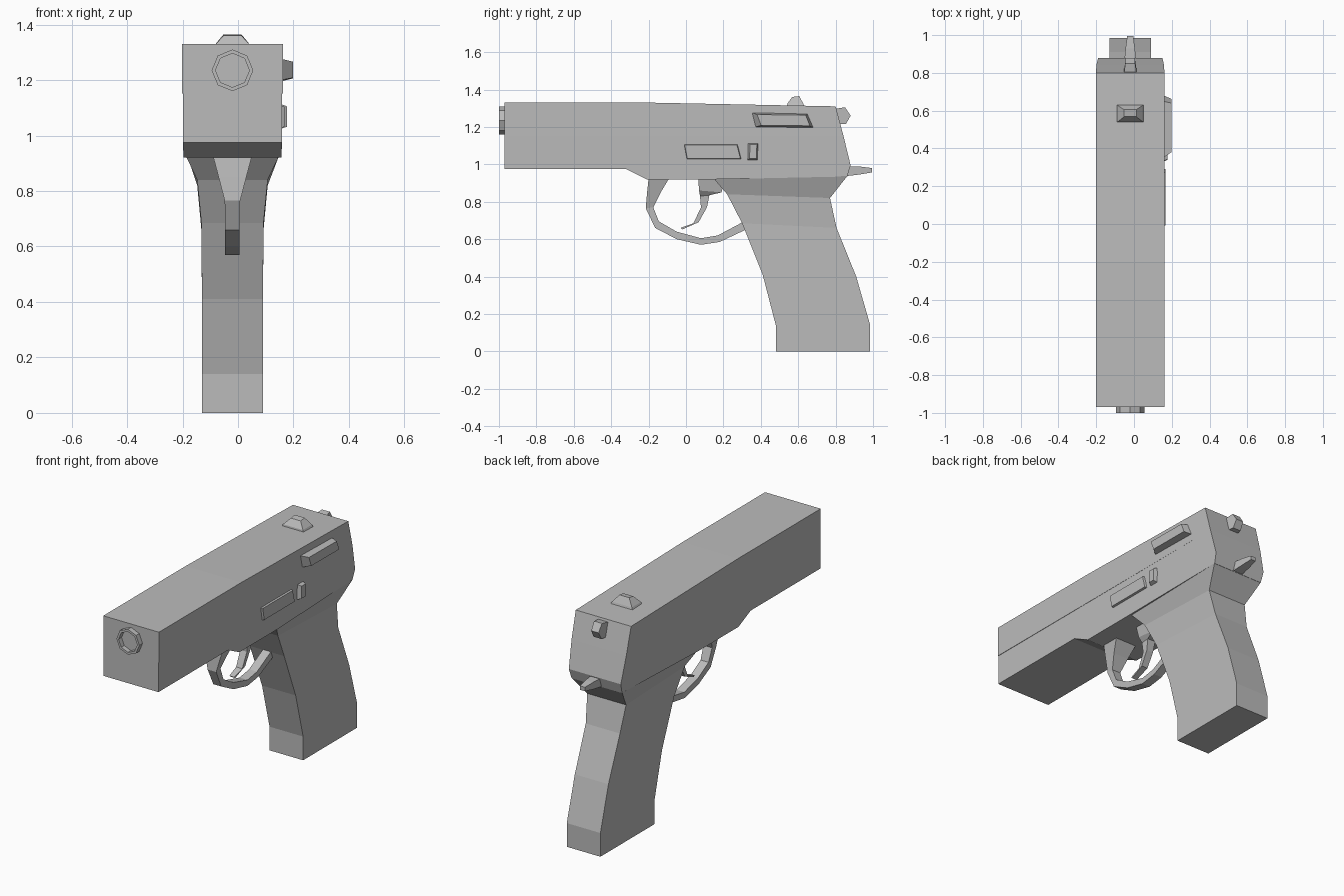
import bpy, bmesh, math

CX = -0.02  # middle plane of the model
grey = bpy.data.materials.new("grey metal")
grey.diffuse_color = (0.5, 0.5, 0.5, 1)


def finish(bm, name):
    bmesh.ops.recalc_face_normals(bm, faces=bm.faces)
    me = bpy.data.meshes.new(name)
    bm.to_mesh(me)
    bm.free()
    me.materials.append(grey)
    ob = bpy.data.objects.new(name, me)
    bpy.context.collection.objects.link(ob)
    return ob


def loft(name, rings, caps=(True, True)):
    """Join rings of equal point count into one skin."""
    bm = bmesh.new()
    loops = [[bm.verts.new(p) for p in r] for r in rings]
    n = len(loops[0])
    for a, b in zip(loops, loops[1:]):
        for i in range(n):
            j = (i + 1) % n
            bm.faces.new((a[i], a[j], b[j], b[i]))
    for use, loop in zip(caps, (loops[0], loops[-1])):
        if use:
            bm.faces.new(loop)
    return finish(bm, name)


def slab(name, profile):
    """Side profile of (y, z, half width), symmetric about the middle plane."""
    return loft(name, [[(CX + s * w, y, z) for y, z, w in profile] for s in (-1, 1)])


def strip(name, sections):
    """Bar of quads: (outer y, z, inner y, z, half width)."""
    return loft(name, [[(CX - w, a, b), (CX + w, a, b), (CX + w, c, d), (CX - w, c, d)]
                       for a, b, c, d, w in sections])


def plate(name, outer, inner, x):
    """Raised plate on the right side."""
    return loft(name, [[(0.155, y, z) for y, z in outer], [(x, y, z) for y, z in inner]])


# Slide and frame, meeting at a fine seam
slab("slide", [(-0.97, 1.152, .182), (-0.97, 1.33, .182), (-0.2, 1.33, .182),
               (0.8, 1.31, .181), (0.842, 1.152, .179)])
slab("frame", [(-0.97, 0.975, .179), (-0.97, 1.152, .179), (0.842, 1.152, .179),
               (0.88, 0.995, .17), (0.862, 0.935, .165), (0.15, 0.92, .176),
               (-0.21, 0.92, .176), (-0.32, 0.975, .179)])

# Grip: (front y, z, back y, z, half width)
strip("grip", [(0.15, 0.922, 0.862, 0.937, .166), (0.22, 0.84, 0.77, 0.82, .127),
               (0.30, 0.685, 0.805, 0.66, .112), (0.41, 0.41, 0.91, 0.40, .11),
               (0.48, 0.14, 0.985, 0.14, .11), (0.48, 0, 0.985, 0, .11)])

# Trigger guard and trigger
strip("trigger_guard", [(-0.2, 0.925, -0.09, 0.925, .07), (-0.208, 0.85, -0.135, 0.85, .05),
                        (-0.215, 0.765, -0.175, 0.77, .028), (-0.165, 0.66, -0.145, 0.695, .026),
                        (-0.05, 0.6, -0.05, 0.64, .026), (0.08, 0.57, 0.08, 0.605, .026),
                        (0.18, 0.585, 0.17, 0.62, .026), (0.35, 0.665, 0.33, 0.705, .026)])
strip("trigger", [(0.065, 0.925, 0.21, 0.925, .06), (0.07, 0.86, 0.19, 0.85, .045),
                  (0.075, 0.83, 0.125, 0.835, .026), (0.08, 0.77, 0.112, 0.77, .022),
                  (0.04, 0.685, 0.067, 0.69, .02), (-0.03, 0.66, -0.02, 0.652, .016)])


# Octagonal muzzle with a recessed bore
def ring(r, y):
    return [(CX + r * math.cos(i * math.pi / 4), y, 1.235 + r * math.sin(i * math.pi / 4))
            for i in range(8)]


loft("muzzle", [ring(.075, -.96), ring(.075, -1), ring(.061, -1), ring(.061, -.972)],
     (False, True))

# Rear sight
loft("rear_sight", [[(CX + s * w, y, z) for s, y, z in
                     ((-1, f, zf), (1, f, zf), (1, b, zb), (-1, b, zb))]
                    for w, f, b, zf, zb in ((.072, .54, .632, 1.31, 1.31),
                                            (.065, .542, .627, 1.325, 1.325),
                                            (.032, .568, .605, 1.36, 1.365))])

# Hammer and tail spur
slab("hammer", [(0.79, 1.295, .034), (0.85, 1.305, .026), (0.88, 1.26, .024),
                (0.855, 1.215, .026), (0.81, 1.215, .034)])
strip("tail_spur", [(0.84, 0.99, 0.84, 0.935, .034), (0.93, 0.988, 0.93, 0.946, .025),
                    (0.995, 0.98, 0.995, 0.957, .016)])

# Controls on the right side
plate("slide_lever", [(.35, 1.277), (.65, 1.27), (.682, 1.195), (.37, 1.2)],
      [(.38, 1.266), (.64, 1.263), (.662, 1.206), (.402, 1.208)], .198)
plate("slide_stop", [(-.01, 1.107), (.275, 1.107), (.295, 1.028), (.005, 1.028)],
      [(-.007, 1.104), (.272, 1.104), (.291, 1.031), (.007, 1.031)], .167)
plate("release_button", [(.332, 1.113), (.385, 1.113), (.382, 1.024), (.33, 1.024)],
      [(.342, 1.105), (.379, 1.105), (.376, 1.032), (.34, 1.032)], .177)
